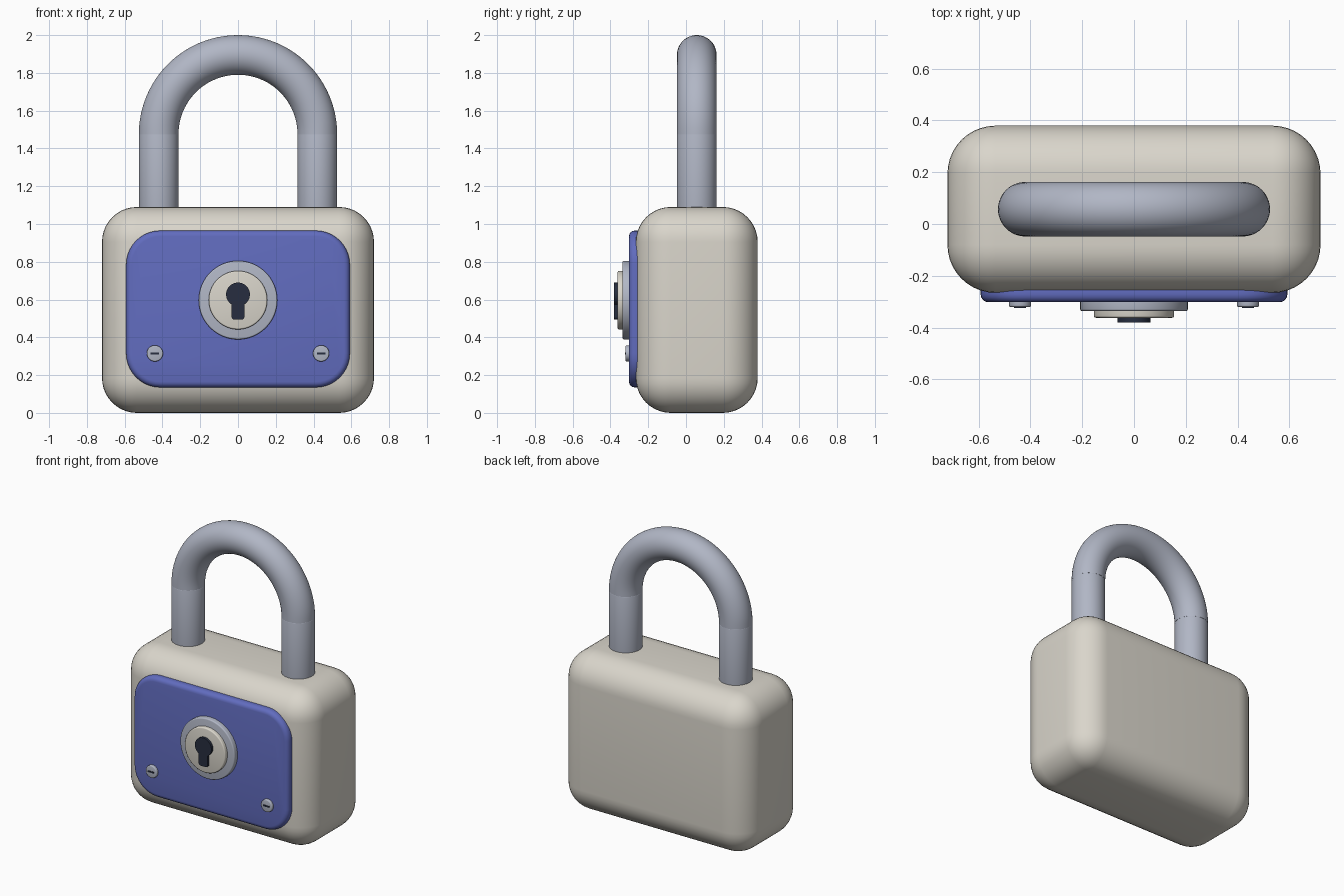
import bpy, bmesh
from math import pi, sin, cos, asin, radians
from mathutils import Matrix, Vector

if "Cube" in bpy.data.objects:
    bpy.data.objects.remove(bpy.data.objects["Cube"])

MID_Y = 0.057          # depth centre of the body and shackle
LOCK_Z = 0.597         # height of the lock cylinder


def material(name, rgb):
    m = bpy.data.materials.new(name)
    m.diffuse_color = (*rgb, 1)
    m.use_nodes = True
    m.node_tree.nodes["Principled BSDF"].inputs["Base Color"].default_value = m.diffuse_color
    return m


CREAM = material("cream", (0.70, 0.67, 0.60))
STEEL = material("steel", (0.44, 0.47, 0.56))
BLUE = material("blue", (0.12, 0.15, 0.52))
DARK = material("dark", (0.02, 0.027, 0.05))


def finish(name, bm, mat, bevel=0, segments=4):
    """Turn a bmesh into a smooth-shaded object with bevelled sharp edges."""
    bmesh.ops.recalc_face_normals(bm, faces=bm.faces)
    if bevel:
        edges = [e for e in bm.edges if e.calc_face_angle(0) > radians(40)]
        bmesh.ops.bevel(bm, geom=edges, offset=bevel, segments=segments,
                        profile=0.5, affect='EDGES', clamp_overlap=True)
    me = bpy.data.meshes.new(name)
    bm.to_mesh(me)
    bm.free()
    me.materials.append(mat)
    ob = bpy.data.objects.new(name, me)
    bpy.context.collection.objects.link(ob)
    bpy.ops.object.select_all(action='DESELECT')
    ob.select_set(True)
    bpy.context.view_layer.objects.active = ob
    bpy.ops.object.shade_smooth_by_angle(angle=radians(35))
    return ob


def box(name, size, centre, mat, bevel=0, segments=4):
    bm = bmesh.new()
    bmesh.ops.create_cube(bm, size=1, matrix=Matrix.Translation(centre) @ Matrix.Diagonal((*size, 1)))
    return finish(name, bm, mat, bevel, segments)


def slab(name, outline, y_front, y_back, mat, bevel=0, segments=4):
    """Extrude an (x, z) outline along y."""
    bm = bmesh.new()
    face = bm.faces.new([bm.verts.new((x, y_front, z)) for x, z in outline])
    new = bmesh.ops.extrude_face_region(bm, geom=[face], use_keep_orig=True)["geom"]
    verts = [v for v in new if isinstance(v, bmesh.types.BMVert)]
    bmesh.ops.translate(bm, verts=verts, vec=(0, y_back - y_front, 0))
    return finish(name, bm, mat, bevel, segments)


def arc(cx, cz, r, a0, a1, n):
    return [(cx + r * cos(a0 + (a1 - a0) * i / n), cz + r * sin(a0 + (a1 - a0) * i / n))
            for i in range(n + 1)]


def disc(name, x, z, r, y_front, y_back, mat, bevel, n=64):
    return slab(name, arc(x, z, r, 0, 2 * pi, n)[:-1], y_front, y_back, mat, bevel, 3)


# Body
box("body", (1.44, 0.645, 1.09), (0, MID_Y, 0.545), CREAM, 0.185, 10)

# Front plate with rounded corners
px, z0, z1, r = 0.592, 0.135, 0.965, 0.18
plate = (arc(px - r, z1 - r, r, 0, pi / 2, 10) + arc(r - px, z1 - r, r, pi / 2, pi, 10)
         + arc(r - px, z0 + r, r, pi, 1.5 * pi, 10) + arc(px - r, z0 + r, r, 1.5 * pi, 2 * pi, 10))
slab("front_plate", plate, -0.302, -0.225, BLUE, 0.03)

# Lock cylinder
disc("lock_ring", 0, LOCK_Z, 0.208, -0.336, -0.27, STEEL, 0.008)
disc("lock_plug", 0, LOCK_Z, 0.155, -0.362, -0.30, CREAM, 0.008)

# Keyhole: round head with a slot below
kr, kw, kz, foot = 0.063, 0.034, 0.627, 0.494
a = asin(kw / kr)
keyhole = (arc(0, kz, kr, a - pi / 2, 1.5 * pi - a, 32)
           + arc(-kw + 0.015, foot + 0.015, 0.015, pi, 1.5 * pi, 4)
           + arc(kw - 0.015, foot + 0.015, 0.015, -pi / 2, 0, 4))
slab("keyhole", keyhole, -0.38, -0.34, DARK)

# Slotted screws and shackle legs on both sides
for side, s in (("left", -1), ("right", 1)):
    disc("screw_" + side, 0.44 * s, 0.315, 0.043, -0.32, -0.28, STEEL, 0.006, 32)
    box("screw_slot_" + side, (0.046, 0.02, 0.01), (0.44 * s, -0.3135, 0.315), DARK)
    bm = bmesh.new()
    bmesh.ops.create_cone(bm, cap_ends=True, segments=48, radius1=0.105, radius2=0.105, depth=0.58,
                          matrix=Matrix.Translation((0.42 * s, MID_Y, 1.19)))
    finish("shackle_leg_" + side, bm, STEEL, 0.008, 3)

# Shackle arch: a circle spun through half a turn
bm = bmesh.new()
ring = bmesh.ops.create_circle(bm, cap_ends=False, segments=48, radius=0.105,
                               matrix=Matrix.Translation((0.42, MID_Y, 1.475)))
bmesh.ops.spin(bm, geom=bm.verts[:] + bm.edges[:], cent=Vector((0, MID_Y, 1.475)),
               axis=(0, -1, 0), angle=pi, steps=48, use_duplicate=False)
bmesh.ops.holes_fill(bm, edges=[e for e in bm.edges if e.is_boundary], sides=0)
finish("shackle_arch", bm, STEEL)
